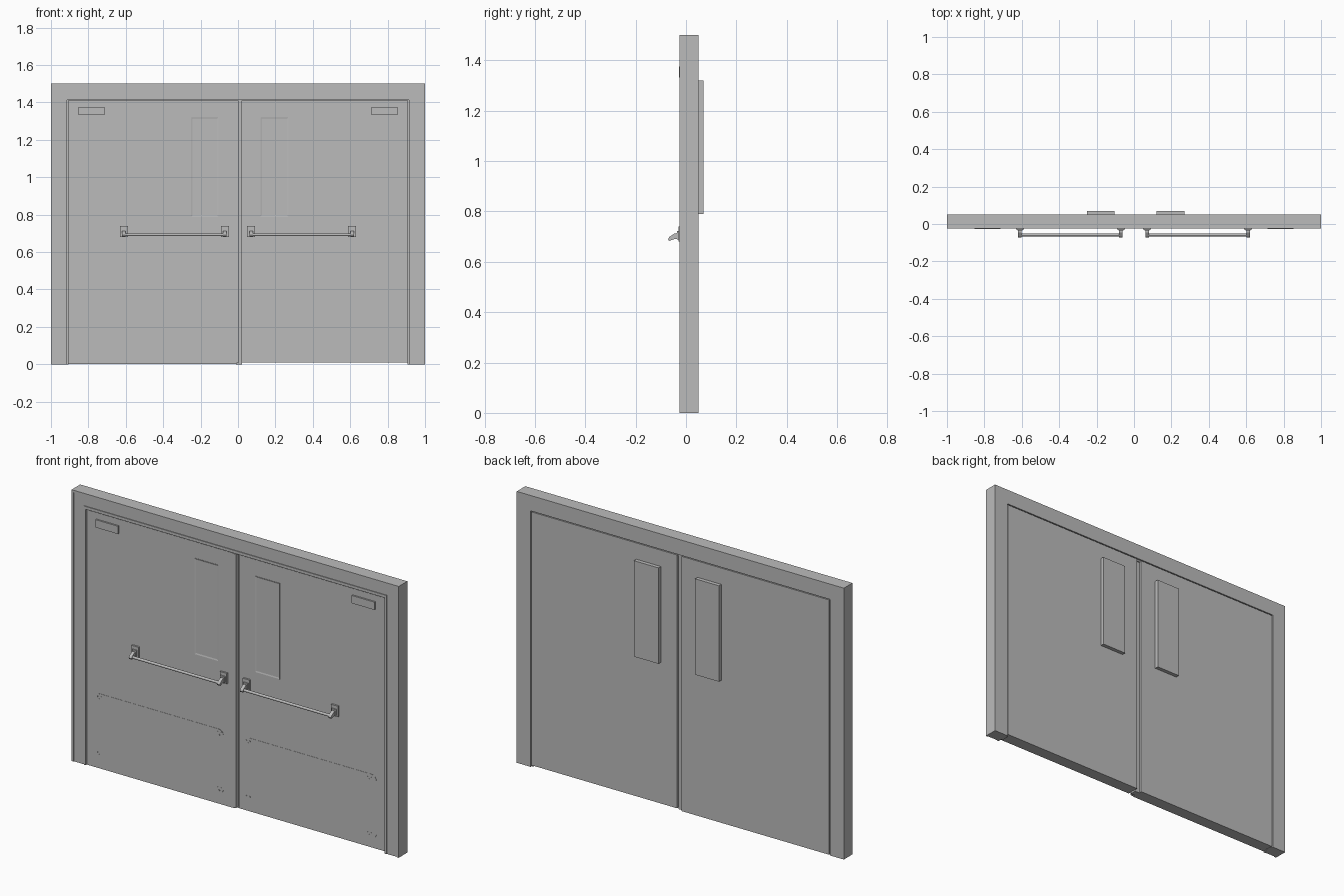
import bpy, bmesh, math
from mathutils import Matrix

if "Cube" in bpy.data.objects:
    bpy.data.objects.remove(bpy.data.objects["Cube"])

def material(name, v):
    m = bpy.data.materials.new(name)
    m.diffuse_color = (v, v, v, 1)
    m.use_nodes = True
    m.node_tree.nodes["Principled BSDF"].inputs["Base Color"].default_value = m.diffuse_color
    return m

GREY = material("painted steel grey", 0.5)

def finish(name, bm):
    bmesh.ops.recalc_face_normals(bm, faces=bm.faces)
    me = bpy.data.meshes.new(name)
    bm.to_mesh(me)
    bm.free()
    ob = bpy.data.objects.new(name, me)
    bpy.context.collection.objects.link(ob)
    me.materials.append(GREY)
    return ob

def prism(name, pts, a, b, axis="y"):
    """Extrude an outline: xz points along y, or yz points along x."""
    bm = bmesh.new()
    place = (lambda p: (p[0], a, p[1])) if axis == "y" else (lambda p: (a, p[0], p[1]))
    face = bm.faces.new([bm.verts.new(place(p)) for p in pts])
    ext = bmesh.ops.extrude_face_region(bm, geom=[face])["geom"]
    move = (0, b - a, 0) if axis == "y" else (b - a, 0, 0)
    bmesh.ops.translate(bm, vec=move, verts=[g for g in ext if isinstance(g, bmesh.types.BMVert)])
    return finish(name, bm)

def box(name, x0, x1, y0, y1, z0, z1):
    return prism(name, [(x0, z0), (x1, z0), (x1, z1), (x0, z1)], y0, y1)

def arch(name, w, h, iw, ih, y0, y1):
    return prism(name, [(-w, 0), (-w, h), (w, h), (w, 0), (iw, 0), (iw, ih), (-iw, ih), (-iw, 0)], y0, y1)

def cylinder(name, r, length, matrix, segs):
    bm = bmesh.new()
    bmesh.ops.create_cone(bm, cap_ends=True, segments=segs, radius1=r, radius2=r, depth=length, matrix=matrix)
    ob = finish(name, bm)
    ob.data.shade_smooth()
    ob.data.set_sharp_from_angle(angle=math.radians(40))

def rounded(x0, x1, z0, z1, r, n=5):
    pts = []
    for i, (cx, cz) in enumerate([(x1 - r, z1 - r), (x0 + r, z1 - r), (x0 + r, z0 + r), (x1 - r, z0 + r)]):
        for k in range(n + 1):
            t = math.radians(90 * (i + k / n))
            pts.append((cx + r * math.cos(t), cz + r * math.sin(t)))
    return pts

FRONT, BACK = -0.019, 0.049     # door leaf faces

# door frame: casing with raised outer rim and inner stop
arch("frame_casing", 1.0, 1.5, 0.915, 1.415, -0.021, 0.05)
arch("frame_outer_rim", 1.0, 1.5, 0.987, 1.487, -0.025, 0.0)
arch("frame_inner_stop", 0.925, 1.43, 0.914, 1.414, -0.025, 0.0)

# door leaves, with a recessed strip closing the gap between them
box("door_left", -0.91, -0.008, FRONT, BACK, 0.002, 1.41)
box("door_right", 0.02, 0.91, FRONT, BACK, 0.01, 1.41)
box("meeting_strip", -0.01, 0.022, 0.0, 0.035, 0.0, 1.412)
box("astragal", -0.015, 0.004, -0.023, 0.0, 0.008, 1.41)
arch("frame_seal", 0.92, 1.42, 0.905, 1.405, 0.0, 0.04)

def window(name, x0, x1):
    ob = box(name, x0, x1, FRONT - 0.002, 0.07, 0.79, 1.32)
    bm = bmesh.new()
    bm.from_mesh(ob.data)
    front = [f for f in bm.faces if f.normal.y < -0.9]
    bmesh.ops.inset_region(bm, faces=front, thickness=0.015, depth=-0.003)
    bm.to_mesh(ob.data)
    bm.free()

window("window_left", -0.25, -0.105)
window("window_right", 0.12, 0.27)

for side, s in (("left", -1), ("right", 1)):
    # closer cover plates
    a, b = sorted((s * 0.715, s * 0.853))
    box("cover_plate_" + side, a, b, -0.028, FRONT, 1.332, 1.375)

    # kick plates with three screws in each corner
    k0, k1 = sorted((s * 0.055, s * 0.86))
    if s < 0:
        k0, k1 = k0, -0.075
    prism("kick_plate_" + side, rounded(k0, k1, 0.06, 0.415, 0.03), FRONT - 0.0012, FRONT)
    cols = (-0.835, -0.10) if s < 0 else (0.075, 0.815)
    for cx in cols:
        for cz in (0.085, 0.392):
            for dx, dz in ((-0.011, 0.006), (0.011, 0.006), (0, -0.008)):
                m = Matrix.Translation((cx + dx, FRONT - 0.0015, cz + dz)) @ Matrix.Rotation(math.pi / 2, 4, "X")
                cylinder("screw_" + side, 0.004, 0.003, m, 8)

    # push bar on two bent arms
    for x in (0.07, 0.61):
        cx = s * x
        box("bar_mount_" + side, cx - 0.021, cx + 0.021, -0.029, FRONT, 0.68, 0.74)
        box("bar_socket_" + side, cx - 0.014, cx + 0.014, -0.036, FRONT, 0.688, 0.722)
        prism("bar_arm_" + side, [(-0.02, 0.69), (-0.045, 0.69), (-0.068, 0.683), (-0.071, 0.69),
                                  (-0.066, 0.699), (-0.045, 0.713), (-0.02, 0.714)],
              cx - 0.009, cx + 0.009, "x")
    m = Matrix.Translation((s * 0.34, -0.058, 0.693)) @ Matrix.Rotation(math.pi / 2, 4, "Y")
    cylinder("push_bar_" + side, 0.0075, 0.55, m, 16)
